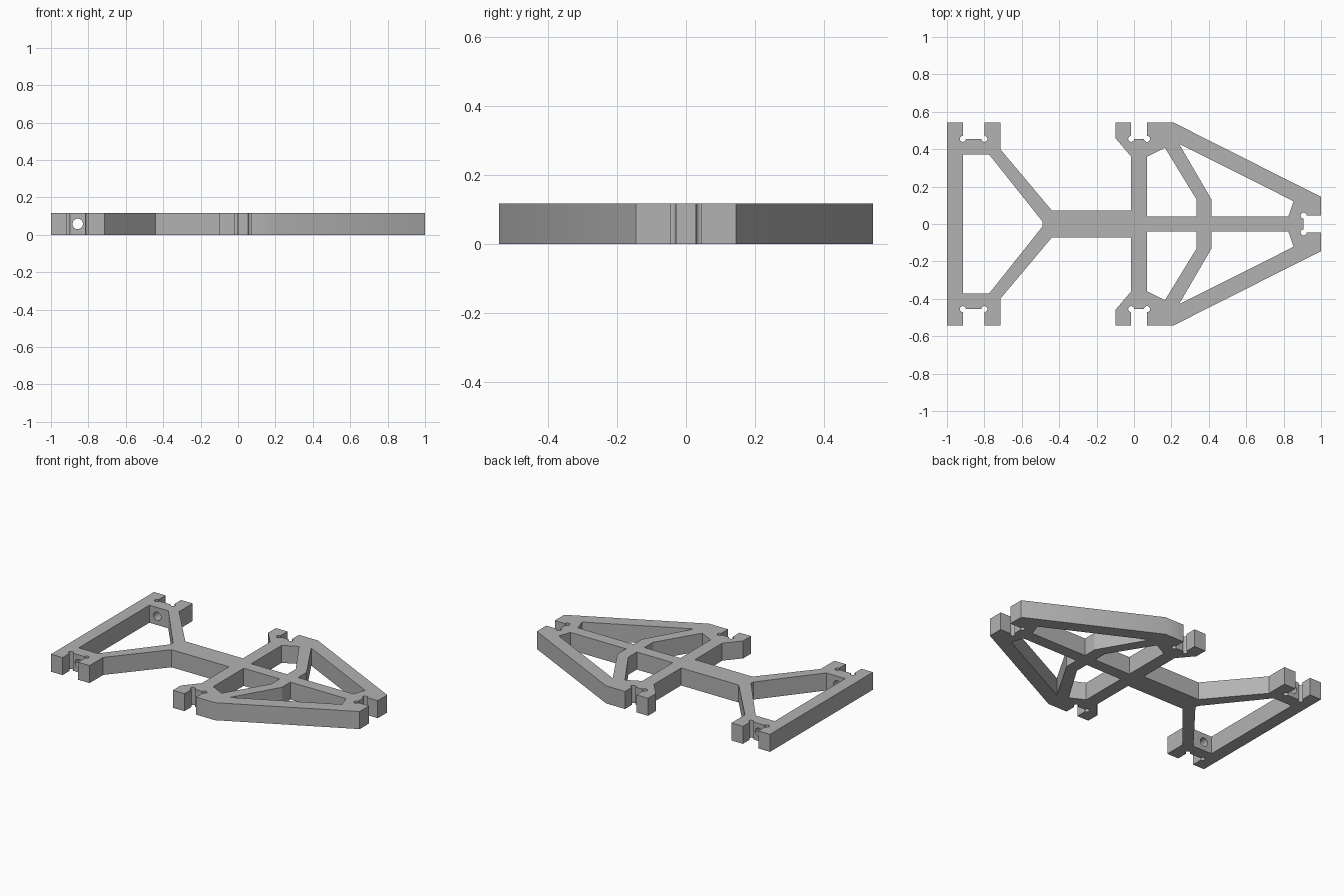
import bpy, bmesh
from math import sin, cos, pi, radians

if "Cube" in bpy.data.objects:
    bpy.data.objects.remove(bpy.data.objects["Cube"])

HEIGHT = 0.117
RELIEF = 0.016      # radius of the round relief in each notch corner
END = 0.543         # half width of the frame


def relief(x, y, start):
    """Three-quarter circle around a notch corner."""
    steps = 18
    return [(x + RELIEF * cos(radians(start) + 1.5 * pi * i / steps),
             y + RELIEF * sin(radians(start) + 1.5 * pi * i / steps))
            for i in range(steps + 1)]


def notch(left, right, floor):
    """Notch open towards +y, with relieved corners."""
    return ([(left, END)] + relief(left, floor, 90)
            + relief(right, floor, 180) + [(right, END)])


def mirrored(points):
    return [(x, -y) for x, y in reversed(points)]


# Outer outline: one half, from the narrow bar to the pointed end
half = ([(-1, END)] + notch(-0.915, -0.80, 0.455)
        + [(-0.715, END), (-0.715, 0.40), (-0.44, 0.073), (-0.015, 0.073),
           (-0.015, 0.36), (-0.10, 0.46), (-0.10, END)]
        + notch(-0.015, 0.07, 0.455)
        + [(0.21, END), (1, 0.145), (1, 0.045)] + relief(0.907, 0.045, 0))

# Openings inside the frame
tail = [(-0.915, 0.372), (-0.775, 0.372), (-0.488, 0.012)]
inner_bay = [(0.07, 0.36), (0.165, 0.408), (0.335, 0.13), (0.335, 0.04), (0.07, 0.04)]
outer_bay = [(0.24, 0.43), (0.853, 0.122), (0.825, 0.04), (0.415, 0.04), (0.415, 0.13)]
loops = [half + mirrored(half), tail + mirrored(tail)]
for bay in (inner_bay, outer_bay):
    loops += [bay, mirrored(bay)]

# Filled flat profile, extruded to a plate
curve = bpy.data.curves.new("frame_profile", "CURVE")
curve.dimensions = "2D"
curve.fill_mode = "BOTH"
curve.extrude = HEIGHT / 2
for loop in loops:
    spline = curve.splines.new("POLY")
    spline.points.add(len(loop) - 1)
    for point, (x, y) in zip(spline.points, loop):
        point.co = (x, y, 0, 1)
    spline.use_cyclic_u = True
profile = bpy.data.objects.new("frame_profile", curve)
bpy.context.collection.objects.link(profile)
mesh = bpy.data.meshes.new_from_object(
    profile.evaluated_get(bpy.context.evaluated_depsgraph_get()))
bpy.data.objects.remove(profile)

bm = bmesh.new()
bm.from_mesh(mesh)
bmesh.ops.remove_doubles(bm, verts=bm.verts, dist=0.0001)
bmesh.ops.translate(bm, verts=bm.verts, vec=(0, 0, HEIGHT / 2))
bmesh.ops.recalc_face_normals(bm, faces=bm.faces)
bm.to_mesh(mesh)
bm.free()
mesh.name = "frame"
frame = bpy.data.objects.new("frame", mesh)
bpy.context.collection.objects.link(frame)

# Bolt holes through both notch floors of the narrow bar
bpy.ops.mesh.primitive_cylinder_add(vertices=32, radius=0.028, depth=1.4,
                                    location=(-0.857, 0, HEIGHT / 2),
                                    rotation=(pi / 2, 0, 0))
cutter = bpy.context.object
cutter.name = "bolt_hole_cutter"
cutter.hide_render = True
bpy.ops.object.select_all(action="DESELECT")
frame.select_set(True)
bpy.context.view_layer.objects.active = frame
cut = frame.modifiers.new("bolt_holes", "BOOLEAN")
cut.operation = "DIFFERENCE"
cut.solver = "EXACT"
cut.object = cutter
bpy.ops.object.modifier_apply(modifier=cut.name)
bpy.data.objects.remove(cutter)

# Plain grey finish
grey = bpy.data.materials.new("plain_grey")
grey.use_nodes = True
colour = (0.45, 0.45, 0.45, 1)
grey.diffuse_color = colour
grey.node_tree.nodes["Principled BSDF"].inputs["Base Color"].default_value = colour
frame.data.materials.clear()
frame.data.materials.append(grey)
bpy.ops.object.shade_smooth_by_angle(angle=radians(30))
